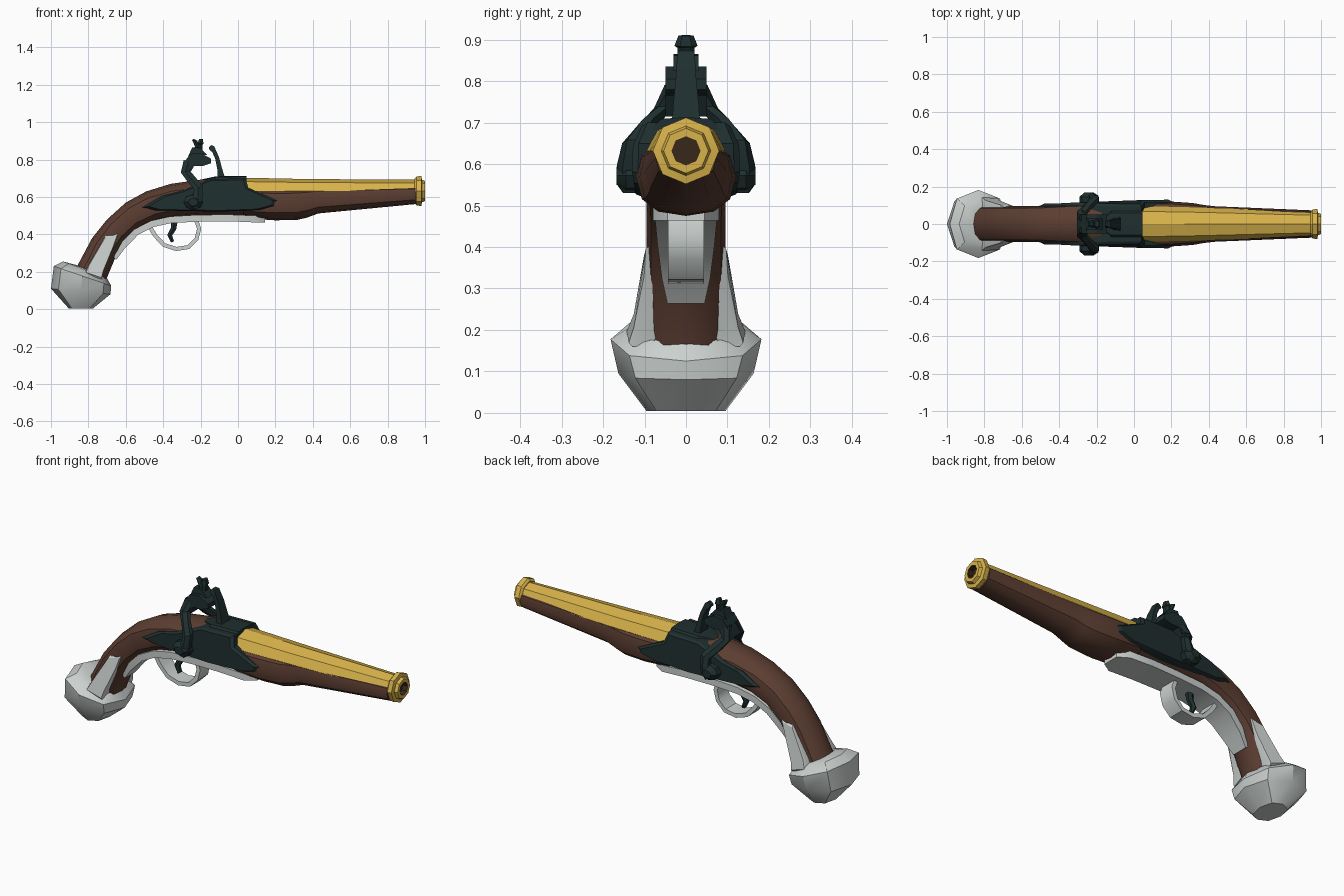
import bpy, bmesh, math
from mathutils import Vector

if "Cube" in bpy.data.objects:
    bpy.data.objects.remove(bpy.data.objects["Cube"])


def material(name, rgb):
    m = bpy.data.materials.new(name)
    m.diffuse_color = (*rgb, 1)
    m.use_nodes = True
    m.node_tree.nodes["Principled BSDF"].inputs["Base Color"].default_value = m.diffuse_color
    return m


WOOD = material("brown_wood", (0.105, 0.047, 0.031))
GOLD = material("brass", (0.69, 0.45, 0.07))
SILVER = material("pale_silver", (0.60, 0.64, 0.62))
IRON = material("dark_iron", (0.014, 0.028, 0.028))
BORE = material("bore_brown", (0.04, 0.02, 0.01))


def loft(name, rings, mat, angle=35, caps=True):
    """Skin a list of equal-length point rings."""
    bm = bmesh.new()
    vs = [[bm.verts.new(p) for p in r] for r in rings]
    n = len(rings[0])
    for a, b in zip(vs, vs[1:]):
        for i in range(n):
            j = (i + 1) % n
            bm.faces.new((a[i], a[j], b[j], b[i]))
    if caps:
        bm.faces.new(vs[0])
        bm.faces.new(vs[-1])
    bmesh.ops.recalc_face_normals(bm, faces=bm.faces)
    me = bpy.data.meshes.new(name)
    bm.to_mesh(me)
    bm.free()
    me.materials.append(mat)
    ob = bpy.data.objects.new(name, me)
    bpy.context.collection.objects.link(ob)
    bpy.ops.object.select_all(action='DESELECT')
    ob.select_set(True)
    bpy.context.view_layer.objects.active = ob
    bpy.ops.object.shade_smooth_by_angle(angle=math.radians(angle))
    return ob


def section(top, bottom, hw, n=12, power=2.4):
    """Rounded ring spanned by a top and a bottom point (x, z) and a half width."""
    t, b = Vector((top[0], 0, top[1])), Vector((bottom[0], 0, bottom[1]))
    c, up = (t + b) / 2, (t - b) / 2
    ring = []
    for i in range(n):
        a = 2 * math.pi * i / n
        f = lambda v: math.copysign(abs(v) ** (2 / power), v) if abs(v) > 1e-6 else 0
        ring.append(c + up * f(math.cos(a)) + Vector((0, hw * f(math.sin(a)), 0)))
    return ring


def lathe_x(name, profile, zc, mat, n=8, caps=True):
    return loft(name, [[(x, r * math.sin(2 * math.pi * i / n), zc + r * math.cos(2 * math.pi * i / n))
                        for i in range(n)] for x, r in profile], mat, 20, caps)


def sweep(name, path, mat, n=6, angle=35):
    """Tube along (x, y, z, width, thickness) points; width runs along y."""
    rings = []
    for k, p in enumerate(path):
        a, b = path[max(k - 1, 0)], path[min(k + 1, len(path) - 1)]
        d = Vector((b[0] - a[0], 0, b[2] - a[2])).normalized()
        nrm = Vector((-d.z, 0, d.x))
        off = math.pi / 4 if n == 4 else 0
        s = math.sqrt(2) if n == 4 else 1
        rings.append([Vector(p[:3]) + nrm * (p[4] * s * math.sin(off + 2 * math.pi * i / n))
                      + Vector((0, p[3] * s * math.cos(off + 2 * math.pi * i / n), 0)) for i in range(n)])
    return loft(name, rings, mat, angle)


def side_plate(name, pts, mat, sign, depth=0.05, rim=0.012, shrink=0.9):
    """Bevelled plate from (x, z, y) outline points."""
    cx = sum(p[0] for p in pts) / len(pts)
    cz = sum(p[1] for p in pts) / len(pts)
    back = [(x, sign * (y - depth), z) for x, z, y in pts]
    edge = [(x, sign * y, z) for x, z, y in pts]
    face = [(cx + (x - cx) * shrink, sign * (y + rim), cz + (z - cz) * shrink) for x, z, y in pts]
    return loft(name, [back, edge, face], mat, 25)


def slab(name, outline, hw, mat):
    """Outline in x, z extruded evenly to both sides of the centre."""
    return loft(name, [[(x, y, z) for x, z in outline] for y in (-hw, hw)], mat, 25)


# Wooden stock, butt to muzzle
stock = [((-.88, .20), (-.71, .13), .098), ((-.86, .23), (-.70, .17), .096),
         ((-.78, .38), (-.65, .29), .095), ((-.70, .48), (-.60, .365), .095),
         ((-.60, .57), (-.53, .43), .095), ((-.49, .63), (-.43, .475), .098),
         ((-.36, .67), (-.32, .495), .105), ((-.22, .69), (-.20, .50), .11),
         ((-.10, .705), (-.10, .50), .113), ((.03, .70), (.03, .50), .118),
         ((.05, .66), (.05, .485), .12), ((.20, .66), (.20, .475), .12),
         ((.31, .66), (.32, .478), .112), ((.37, .663), (.37, .49), .102),
         ((.43, .665), (.43, .512), .095), ((.95, .667), (.95, .562), .073)]
loft("stock", [section(*s) for s in stock], WOOD)

# Butt cap
cap = [((-.86, .235), (-.70, .165), .10), ((-.935, .255), (-.70, .165), .13),
       ((-.985, .23), (-.678, .125), .182), ((-1.0, .11), (-.682, .08), .163),
       ((-.905, .004), (-.775, .004), .095)]
loft("butt_cap", [section(*s, n=8) for s in cap], SILVER)

# Barrel with its flared muzzle ring and bore
lathe_barrel = [(.03, .096, .071, .632), (.36, .088, .064, .632), (.96, .066, .06, .632)]
loft("barrel", [[(x, ry * math.sin(math.pi * i / 4), zc + rz * math.cos(math.pi * i / 4))
                 for i in range(8)] for x, ry, rz, zc in lathe_barrel], GOLD, 20)
muzzle = lathe_x("muzzle_ring", [(.945, .066), (.955, .078), (.98, .08), (.984, .06),
                                 (1.0, .054), (1.0, .034), (.97, .034)], .632, GOLD)
muzzle.data.materials.append(BORE)
for f in muzzle.data.polygons:
    if all((Vector((0, muzzle.data.vertices[v].co.y, muzzle.data.vertices[v].co.z - .632))).length < .04
           for v in f.vertices):
        f.material_index = 1

# Plate under the stock
under = [(-.665, .275, .045), (-.62, .335, .058), (-.545, .412, .068), (-.46, .456, .072),
         (-.36, .478, .074), (-.22, .486, .076), (-.05, .488, .08), (.09, .482, .08), (.145, .482, .045)]
sweep("under_plate", [(x, 0, z, w, .018) for x, z, w in under], SILVER, 4)

# Trigger guard and trigger
guard = [(-.475, .445), (-.44, .39), (-.395, .343), (-.33, .322), (-.265, .332),
         (-.222, .375), (-.208, .43), (-.225, .48)]
sweep("trigger_guard", [(x, 0, z, .044, .011) for x, z in guard], SILVER, 4)
trigger = [(-.34, .48, .022), (-.345, .43, .017), (-.365, .395, .015), (-.35, .36, .01)]
sweep("trigger", [(x, 0, z, .018, t) for x, z, t in trigger], IRON)

# Mirrored side parts
strap = [(-.82, .19, .135), (-.80, .235, .118), (-.71, .39, .093), (-.64, .405, .089),
         (-.665, .335, .093), (-.72, .20, .118), (-.73, .16, .13)]
lock = [(-.51, .545, .095), (-.41, .605, .097), (-.31, .63, .102), (-.15, .695, .095),
        (.04, .70, .093), (.055, .65, .114), (.21, .58, .116), (.20, .552, .112),
        (.12, .53, .107), (-.10, .522, .108), (-.44, .528, .094)]
arm = [(-.25, .138, .55, .028, .04), (-.215, .14, .60, .026, .03), (-.212, .13, .65, .024, .028),
       (-.25, .09, .695, .024, .028), (-.282, .055, .735, .022, .028), (-.265, .03, .79, .022, .03)]
for sign, side in ((-1, "front"), (1, "back")):
    side_plate("butt_strap_" + side, strap, SILVER, sign, .05, .008, .92)
    side_plate("lock_plate_" + side, lock, IRON, sign, .06, .014, .92)
    sweep("hammer_arm_" + side, [(x, sign * y, z, w, t) for x, y, z, w, t in arm], IRON)
    # hub bolt of the hammer
    hub = [(-.24 + .052 * math.cos(i * math.pi / 4), .572 + .042 * math.sin(i * math.pi / 4)) for i in range(8)]
    loft("hammer_hub_" + side, [[(x, sign * .10, z) for x, z in hub],
                                [(x, sign * .145, z) for x, z in hub],
                                [(-.24 + (x + .24) * .5, sign * .168, .572 + (z - .572) * .5)
                                 for x, z in hub]], IRON)

# Breech block bridging the two lock plates, pointed at the rear
breech = [(-.19, .03, .695), (-.12, .10, .71), (.045, .10, .713)]
loft("breech_block", [[(x, -w, .61), (x, -w * 1.1, .655), (x, -w * .6, zt - .004), (x, 0, zt),
                       (x, w * .6, zt - .004), (x, w * 1.1, .655), (x, w, .61)]
                      for x, w, zt in breech], IRON, 20)

# Hammer head with jaws and screw
slab("hammer_head", [(-.305, .735), (-.285, .79), (-.255, .83), (-.20, .835), (-.145, .805),
                     (-.145, .78), (-.19, .765), (-.235, .765), (-.265, .715)], .05, IRON)
slab("hammer_jaw", [(-.265, .82), (-.245, .865), (-.20, .862), (-.165, .825)], .03, IRON)
sweep("hammer_spur", [(-.225, 0, .84, .022, .02), (-.218, 0, .87, .02, .014),
                      (-.228, 0, .895, .02, .014), (-.242, 0, .908, .015, .006)], IRON)
sweep("jaw_screw", [(-.20, 0, .84, .02, .013), (-.20, 0, .88, .02, .013),
                    (-.20, 0, .885, .028, .018), (-.198, 0, .91, .018, .012)], IRON)

# Striking steel in front of the hammer
steel = [(-.09, .70, .034, .02), (-.098, .75, .03, .013), (-.112, .81, .024, .011),
         (-.128, .845, .022, .011), (-.14, .862, .02, .016), (-.15, .872, .012, .008)]
sweep("striking_steel", [(x, 0, z, w, t) for x, z, w, t in steel], IRON, 4)
